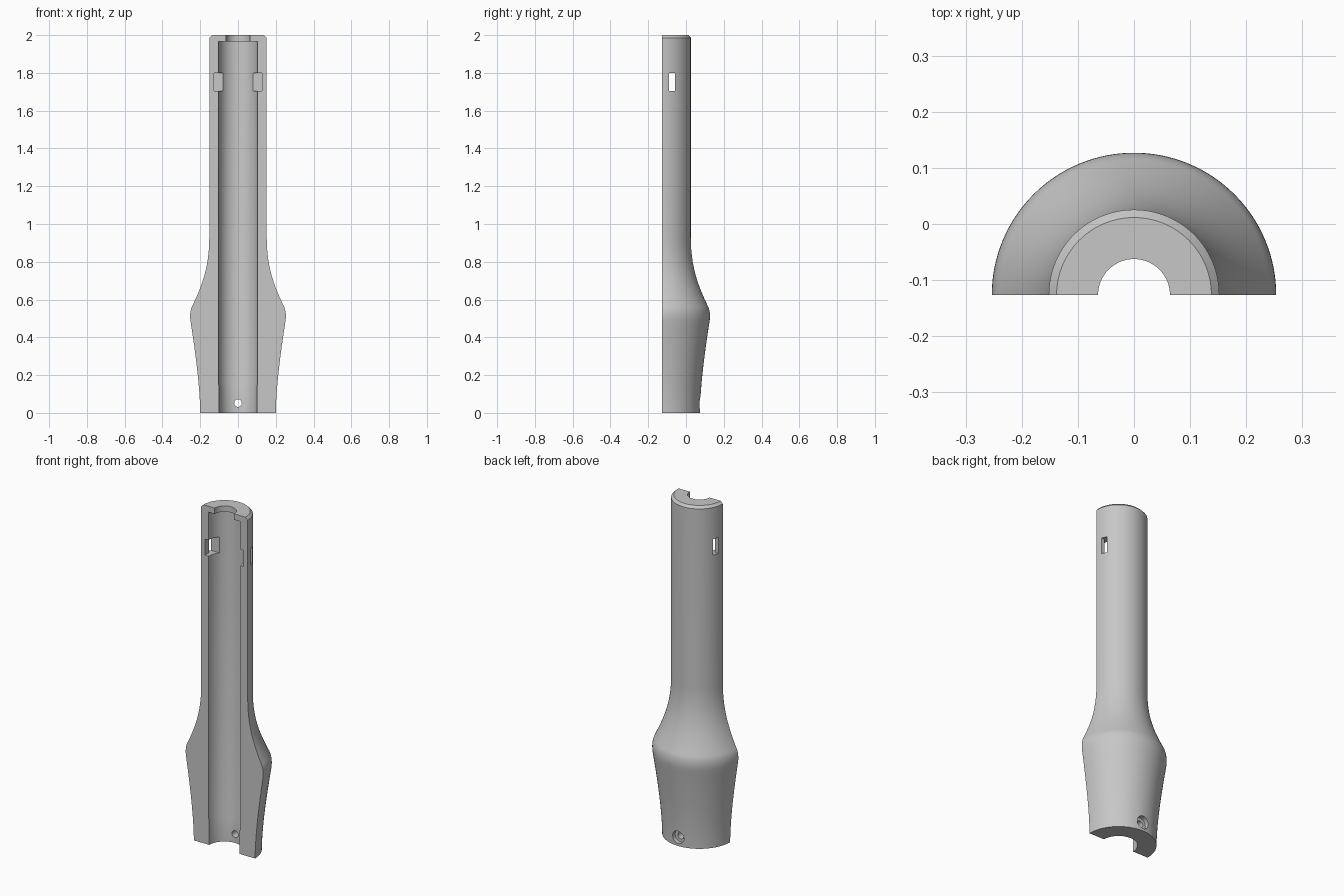
import bpy, bmesh, math
from mathutils import Vector, Matrix
from mathutils.geometry import interpolate_bezier

AXIS = Vector((0, -0.1265, 0))   # axis of the tube, lying in the cut plane

old = bpy.data.objects.get("Cube")
if old:
    bpy.data.objects.remove(old, do_unlink=True)

grey = bpy.data.materials.new("plain_grey")
grey.use_nodes = True
grey.diffuse_color = (0.57, 0.57, 0.57, 1)
grey.node_tree.nodes["Principled BSDF"].inputs["Base Color"].default_value = grey.diffuse_color


def add_object(name, bm):
    mesh = bpy.data.meshes.new(name)
    bm.to_mesh(mesh)
    bm.free()
    obj = bpy.data.objects.new(name, mesh)
    bpy.context.collection.objects.link(obj)
    mesh.materials.append(grey)
    return obj


def curve(a, b, c, d, steps):
    """Points along a cubic curve, given as (radius, height) pairs."""
    pts = [Vector((p[0], p[1], 0)) for p in (a, b, c, d)]
    return [(p.x, p.y) for p in interpolate_bezier(*pts, steps)]


def half_lathe(name, profile, steps):
    """Turn a closed profile half way round and cap both cut faces."""
    bm = bmesh.new()
    verts = [bm.verts.new(AXIS + Vector((r, 0, z))) for r, z in profile]
    edges = [bm.edges.new((v, verts[i - 1])) for i, v in enumerate(verts)]
    bmesh.ops.spin(bm, geom=verts + edges, cent=AXIS, axis=(0, 0, 1),
                   angle=math.pi, steps=steps)
    rim = [e for e in bm.edges if e.is_boundary]
    bmesh.ops.holes_fill(bm, edges=rim, sides=0)
    bmesh.ops.recalc_face_normals(bm, faces=bm.faces)
    return add_object(name, bm)


def cut(target, bm):
    cutter = add_object("cutter", bm)
    cutter.hide_render = True
    mod = target.modifiers.new("cut", "BOOLEAN")
    mod.operation, mod.solver, mod.object = "DIFFERENCE", "EXACT", cutter
    bpy.context.view_layer.objects.active = target
    bpy.ops.object.modifier_apply(modifier=mod.name)
    bpy.data.objects.remove(cutter, do_unlink=True)


def box(x, y, z):
    """Box cutter from three (low, high) ranges, y measured from the axis."""
    bm = bmesh.new()
    size = [b - a for a, b in (x, y, z)]
    mid = Vector([(a + b) / 2 for a, b in (x, y, z)]) + AXIS
    bmesh.ops.create_cube(bm, size=1, matrix=Matrix.Translation(mid) @ Matrix.Diagonal((*size, 1)))
    return bm


def drill(radius, y, z):
    """Round cutter pointing to the back."""
    bm = bmesh.new()
    place = Matrix.Translation(AXIS + Vector((0, sum(y) / 2, z)))
    bmesh.ops.create_cone(bm, cap_ends=True, segments=32, radius1=radius, radius2=radius,
                          depth=y[1] - y[0], matrix=place @ Matrix.Rotation(math.pi / 2, 4, "X"))
    return bm


# Half shell: flared grip, straight neck, chamfered top and stepped bore
outer = curve((0.2, 0), (0.202, 0.16), (0.232, 0.36), (0.252, 0.49), 14)
outer += curve((0.252, 0.49), (0.256, 0.52), (0.252, 0.55), (0.24, 0.57), 8)[1:]
outer += curve((0.24, 0.57), (0.198, 0.66), (0.152, 0.76), (0.152, 0.93), 16)[1:]
outer += [(0.152, 1.986), (0.138, 2.0)]
bore = [(0.064, 2.0), (0.064, 1.965), (0.104, 1.965), (0.104, 0.16), (0.1, 0.138), (0.1, 0)]
shell = half_lathe("half_shell_handle", outer + bore, 64)

# Latch pockets in the bore, each with a slot through the wall
for side in (-1, 1):
    cut(shell, box(sorted((side * 0.05, side * 0.126)), (-0.05, 0.067), (1.705, 1.8)))
    cut(shell, box(sorted((side * 0.07, side * 0.2)), (0.036, 0.067), (1.705, 1.8)))

# Screw hole near the foot with a recess for the head
cut(shell, drill(0.02, (0.05, 0.3), 0.052))
cut(shell, drill(0.037, (0.175, 0.3), 0.052))

bpy.ops.object.select_all(action="DESELECT")
shell.select_set(True)
bpy.context.view_layer.objects.active = shell
bpy.ops.object.shade_smooth_by_angle(angle=math.radians(25))
